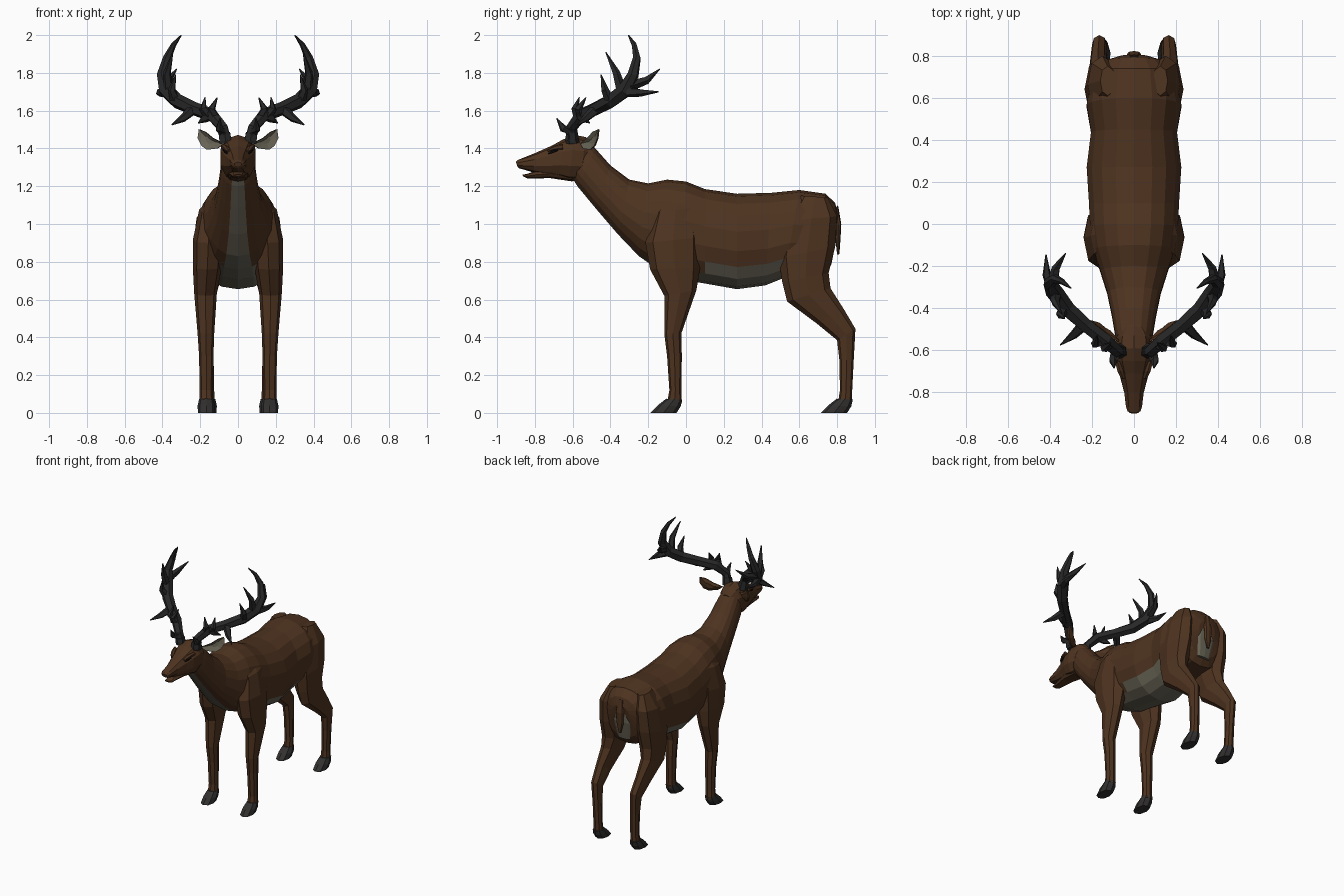
import bpy, bmesh, math
from mathutils import Vector


def material(name, rgb):
    m = bpy.data.materials.new(name)
    m.diffuse_color = (*rgb, 1)
    return m


BROWN = material("brown_coat", (0.076, 0.033, 0.014))
PALE = material("pale_fur", (0.14, 0.128, 0.092))
ANTLER = material("dark_antler", (0.022, 0.021, 0.022))
HOOF = material("grey_hoof", (0.032, 0.030, 0.029))
BLACK = material("black_eye", (0.006, 0.005, 0.005))


def skin(name, rings, mats, rule=None, mirror=False):
    """Join rings of points into a closed flat-shaded skin; rule(k, j) picks the material."""
    n = len(rings[0])
    verts = [p for r in rings for p in r]
    faces = [(k * n + j, k * n + (j + 1) % n, (k + 1) * n + (j + 1) % n, (k + 1) * n + j)
             for k in range(len(rings) - 1) for j in range(n)]
    faces += [tuple(range(n)), tuple(range(len(verts) - n, len(verts)))]
    me = bpy.data.meshes.new(name)
    me.from_pydata(verts, [], faces)
    for m in mats:
        me.materials.append(m)
    if rule:
        for i in range(len(faces) - 2):
            me.polygons[i].material_index = rule(i // n, i % n)
    bm = bmesh.new()
    bm.from_mesh(me)
    bmesh.ops.recalc_face_normals(bm, faces=bm.faces)
    bm.to_mesh(me)
    bm.free()
    ob = bpy.data.objects.new(name, me)
    bpy.context.collection.objects.link(ob)
    if mirror:
        ob.modifiers.new("mirror", 'MIRROR').use_mirror_merge = False
    return ob


def oval(yt, zt, yb, zb, w, x=0, n=16, e=0.9):
    """Cross-section between a top/front point and a bottom/back point, half width w."""
    a, b = Vector((x, yt, zt)), Vector((x, yb, zb))
    c, h = (a + b) / 2, (a - b) / 2
    f = lambda t: math.copysign(abs(t) ** e, t)
    return [c + h * f(math.cos(2 * math.pi * j / n)) + Vector((w * f(math.sin(2 * math.pi * j / n)), 0, 0))
            for j in range(n)]


def loft(name, sections, mats, n=16, **kw):
    return skin(name, [oval(*s, n=n) for s in sections], mats, **kw)


def tube(name, path, radii, n=6):
    """Tapered antler branch along a path."""
    pts = [Vector(p) for p in path]
    rings = []
    for i, p in enumerate(pts):
        d = (pts[min(i + 1, len(pts) - 1)] - pts[max(i - 1, 0)]).normalized()
        u = d.cross(Vector((0.3, 0.8, -0.5))).normalized()
        v = d.cross(u)
        rings.append([p + radii[i] * (u * math.cos(2 * math.pi * j / n) + v * math.sin(2 * math.pi * j / n))
                      for j in range(n)])
    return skin(name, rings, [ANTLER], mirror=True)


# Torso and neck, with pale throat stripe and belly
def coat(k, j):
    reach = 0 if k < 3 else 3 if k < 6 else 2 if k < 8 else 1
    return int(abs(j + 0.5 - 9) < reach)


loft("torso_and_neck", [
    (0.805, 1.05, 0.785, 0.92, 0.07), (0.79, 1.11, 0.755, 0.79, 0.14), (0.74, 1.16, 0.72, 0.73, 0.20),
    (0.60, 1.18, 0.52, 0.715, 0.228), (0.45, 1.165, 0.42, 0.675, 0.207), (0.27, 1.16, 0.27, 0.655, 0.228),
    (0.10, 1.185, 0.10, 0.685, 0.217), (0.0, 1.225, -0.02, 0.705, 0.212), (-0.10, 1.235, -0.15, 0.76, 0.195),
    (-0.20, 1.215, -0.25, 0.83, 0.162), (-0.30, 1.235, -0.36, 0.945, 0.128), (-0.40, 1.31, -0.48, 1.085, 0.105),
    (-0.48, 1.40, -0.575, 1.20, 0.09), (-0.53, 1.44, -0.60, 1.24, 0.08)], [BROWN, PALE], n=18, rule=coat)

# Head with muzzle, and lower jaw
loft("head", [
    (-0.485, 1.41, -0.51, 1.28, 0.055), (-0.53, 1.46, -0.56, 1.23, 0.088), (-0.59, 1.472, -0.62, 1.228, 0.098),
    (-0.65, 1.448, -0.675, 1.245, 0.09), (-0.71, 1.415, -0.73, 1.255, 0.07), (-0.80, 1.375, -0.805, 1.272, 0.048),
    (-0.87, 1.347, -0.865, 1.29, 0.04), (-0.893, 1.338, -0.882, 1.294, 0.032),
    (-0.90, 1.328, -0.893, 1.305, 0.02)], [BROWN], n=10)
loft("lower_jaw", [
    (-0.62, 1.30, -0.60, 1.225, 0.06), (-0.72, 1.29, -0.72, 1.243, 0.05), (-0.80, 1.280, -0.80, 1.241, 0.036),
    (-0.845, 1.264, -0.84, 1.242, 0.03), (-0.866, 1.262, -0.863, 1.252, 0.02)], [BROWN], n=8)

# Eyes and brow ridges
loft("eye", [(-0.732, 1.374, -0.728, 1.37, 0.004, 0.058), (-0.708, 1.390, -0.703, 1.376, 0.008, 0.066),
             (-0.68, 1.394, -0.678, 1.388, 0.004, 0.077)], [BLACK], n=6, mirror=True)
loft("brow", [(-0.735, 1.392, -0.73, 1.382, 0.012, 0.052), (-0.70, 1.415, -0.695, 1.392, 0.016, 0.065),
              (-0.65, 1.425, -0.65, 1.395, 0.012, 0.08)], [BROWN], n=6, mirror=True)

# Ears: leaf outline, pale cupped front and brown back
leaf = [Vector(p) for p in [(0.075, -0.56, 1.425), (0.135, -0.525, 1.455), (0.175, -0.495, 1.488),
                            (0.208, -0.465, 1.502), (0.214, -0.47, 1.455), (0.195, -0.485, 1.415),
                            (0.165, -0.51, 1.393), (0.11, -0.545, 1.40)]]
mid = sum(leaf, Vector()) / len(leaf)
out = Vector((-0.6, 0.8, 0))
ear = skin("ear", [[mid.lerp(p, 0.35) + out * 0.012 for p in leaf], leaf,
                   [mid.lerp(p, 0.98) + out * 0.01 for p in leaf], [mid.lerp(p, 0.4) + out * 0.026 for p in leaf]],
           [BROWN, PALE], rule=lambda k, j: int(k == 0), mirror=True)
ear.data.polygons[3 * len(leaf)].material_index = 1

# Antlers: main beam, base and tines
tube("antler_beam", [(0.065, -0.60, 1.43), (0.08, -0.605, 1.51), (0.135, -0.555, 1.575), (0.23, -0.48, 1.61),
                     (0.32, -0.40, 1.65), (0.38, -0.32, 1.71), (0.40, -0.28, 1.79), (0.375, -0.26, 1.88),
                     (0.34, -0.275, 1.95), (0.30, -0.305, 2.0)],
     [0.036, 0.030, 0.036, 0.036, 0.040, 0.042, 0.031, 0.022, 0.014, 0.003])
loft("antler_base", [(-0.64, 1.44, -0.57, 1.44, 0.036, 0.066), (-0.635, 1.48, -0.575, 1.49, 0.032, 0.07)],
     [ANTLER], n=6, mirror=True)
tines = [
    [(0.08, -0.605, 1.49), (0.10, -0.65, 1.505), (0.095, -0.685, 1.56)],
    [(0.12, -0.565, 1.56), (0.14, -0.59, 1.61), (0.11, -0.565, 1.67)],
    [(0.15, -0.55, 1.57), (0.185, -0.57, 1.61), (0.175, -0.53, 1.67)],
    [(0.14, -0.56, 1.58), (0.18, -0.54, 1.555), (0.21, -0.51, 1.535)],
    [(0.24, -0.48, 1.605), (0.29, -0.53, 1.56), (0.35, -0.575, 1.525)],
    [(0.33, -0.40, 1.65), (0.35, -0.43, 1.71), (0.33, -0.45, 1.79)],
    [(0.37, -0.34, 1.70), (0.375, -0.37, 1.80), (0.345, -0.425, 1.91)],
    [(0.39, -0.31, 1.70), (0.415, -0.24, 1.695), (0.418, -0.145, 1.70)],
    [(0.39, -0.30, 1.73), (0.37, -0.21, 1.76), (0.325, -0.14, 1.82)],
]
for i, t in enumerate(tines):
    tube(f"antler_tine_{i + 1}", t, [0.030, 0.021, 0.003], n=5)

# Front legs with shoulders: front point, back point, half width, x
loft("front_leg", [
    (-0.10, 1.15, 0.02, 1.15, 0.03, 0.11), (-0.17, 1.06, 0.06, 1.09, 0.064, 0.142),
    (-0.215, 0.90, 0.08, 0.93, 0.082, 0.157), (-0.19, 0.76, 0.075, 0.77, 0.076, 0.163),
    (-0.115, 0.62, 0.055, 0.65, 0.06, 0.172), (-0.115, 0.42, -0.025, 0.42, 0.044, 0.17),
    (-0.10, 0.30, -0.022, 0.30, 0.038, 0.168), (-0.088, 0.12, -0.025, 0.12, 0.035, 0.168),
    (-0.10, 0.055, -0.022, 0.055, 0.037, 0.168)], [BROWN], n=8, mirror=True)

# Hind legs with haunches
loft("hind_leg", [
    (0.61, 1.15, 0.75, 1.14, 0.035, 0.125), (0.53, 1.02, 0.80, 1.04, 0.070, 0.15),
    (0.49, 0.82, 0.79, 0.88, 0.080, 0.155), (0.51, 0.69, 0.755, 0.74, 0.07, 0.16),
    (0.535, 0.59, 0.765, 0.66, 0.055, 0.17), (0.69, 0.475, 0.835, 0.55, 0.04, 0.17),
    (0.80, 0.385, 0.897, 0.445, 0.035, 0.165), (0.812, 0.28, 0.888, 0.28, 0.031, 0.16),
    (0.815, 0.12, 0.88, 0.12, 0.031, 0.157), (0.805, 0.055, 0.878, 0.055, 0.034, 0.157)],
    [BROWN], n=8, mirror=True)

# Hooves
for name, dy, x in (("front_hoof", 0, 0.168), ("hind_hoof", 0.903, 0.158)):
    loft(name, [(-0.105 + dy, 0.075, -0.02 + dy, 0.07, 0.038, x), (-0.15 + dy, 0.04, -0.028 + dy, 0.035, 0.046, x),
                (-0.188 + dy, 0.0, -0.05 + dy, 0.0, 0.044, x)], [HOOF], n=8, mirror=True)

# Tail with pale underside, and pale rump patch behind it
loft("tail", [(0.805, 1.10, 0.77, 1.06, 0.022), (0.822, 1.00, 0.79, 0.99, 0.034), (0.818, 0.92, 0.792, 0.91, 0.030),
              (0.812, 0.84, 0.80, 0.838, 0.010)], [BROWN, PALE], n=8, rule=lambda k, j: int(j in (3, 4)))
loft("rump_patch", [(0.80, 1.02, 0.77, 1.02, 0.045), (0.797, 0.92, 0.76, 0.92, 0.075),
                    (0.768, 0.78, 0.74, 0.78, 0.05)], [PALE], n=8)
